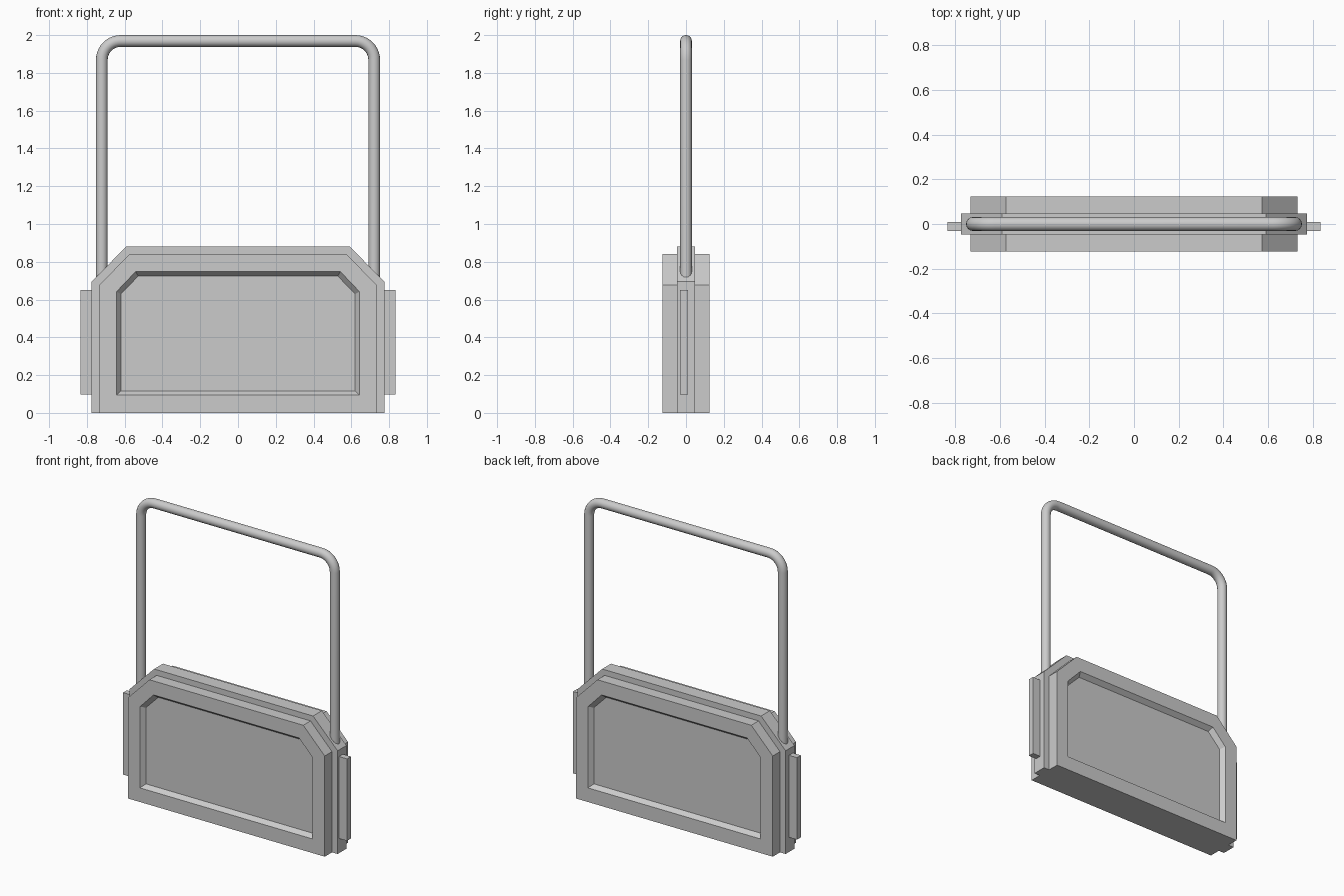
import bpy
import math

if "Cube" in bpy.data.objects:
    bpy.data.objects.remove(bpy.data.objects["Cube"])


def outline(hw, z0, z1, chx, chz):
    """Rectangle with cut top corners: half width, bottom, top, chamfer ends."""
    return [(-hw, z0), (hw, z0), (hw, chz), (chx, z1), (-chx, z1), (-hw, chz)]


def loft(name, rings):
    """Join (outline, y) rings with quads and cap both ends."""
    n = len(rings[0][0])
    verts = [(x, y, z) for ring, y in rings for x, z in ring]
    faces = []
    for r in range(len(rings) - 1):
        for i in range(n):
            j = (i + 1) % n
            a, b = r * n, (r + 1) * n
            faces.append((a + i, b + i, b + j, a + j))
    last = (len(rings) - 1) * n
    faces.append(tuple(range(n)))
    faces.append(tuple(reversed(range(last, last + n))))
    mesh = bpy.data.meshes.new(name)
    mesh.from_pydata(verts, [], [tuple(reversed(f)) for f in faces])
    mesh.update()
    ob = bpy.data.objects.new(name, mesh)
    bpy.context.collection.objects.link(ob)
    return ob


def mirror(ob, x=False, y=False):
    mod = ob.modifiers.new("Mirror", "MIRROR")
    mod.use_axis = (x, y, False)
    mod.use_mirror_merge = False


# Central slab
core = outline(0.775, 0, 0.88, 0.592, 0.695)
loft("core_slab", [(core, 0.047), (core, -0.047)])

# Front and back panels with a bevelled recess
rim = outline(0.733, 0, 0.842, 0.573, 0.678)
recess_edge = outline(0.643, 0.095, 0.748, 0.542, 0.642)
recess_floor = outline(0.62, 0.117, 0.724, 0.528, 0.63)
panel = loft("face_panel", [(rim, -0.047), (rim, -0.124),
                            (recess_edge, -0.124), (recess_floor, -0.094)])
mirror(panel, y=True)

# Side strips, set slightly towards the front
strip_profile = [(0.765, 0.098), (0.834, 0.098), (0.834, 0.65), (0.765, 0.65)]
strip = loft("side_strip", [(strip_profile, 0.01), (strip_profile, -0.031)])
mirror(strip, x=True)

# Tubular handle with rounded corners
HX, HZ, BEND = 0.721, 1.969, 0.1
right = [(HX, 0.66)]
for i in range(11):
    a = math.radians(9 * i)
    right.append((HX - BEND + BEND * math.cos(a), HZ - BEND + BEND * math.sin(a)))
path = right + [(-x, z) for x, z in reversed(right)]
curve = bpy.data.curves.new("handle", "CURVE")
curve.dimensions = "3D"
curve.bevel_depth = 0.031
curve.bevel_resolution = 6
curve.use_fill_caps = True
spline = curve.splines.new("POLY")
spline.points.add(len(path) - 1)
for p, (x, z) in zip(spline.points, path):
    p.co = (x, 0, z, 1)
handle = bpy.data.objects.new("handle", curve)
bpy.context.collection.objects.link(handle)
bpy.context.view_layer.objects.active = handle
handle.select_set(True)
bpy.ops.object.convert(target="MESH")
bpy.ops.object.shade_smooth_by_angle(angle=math.radians(40))
